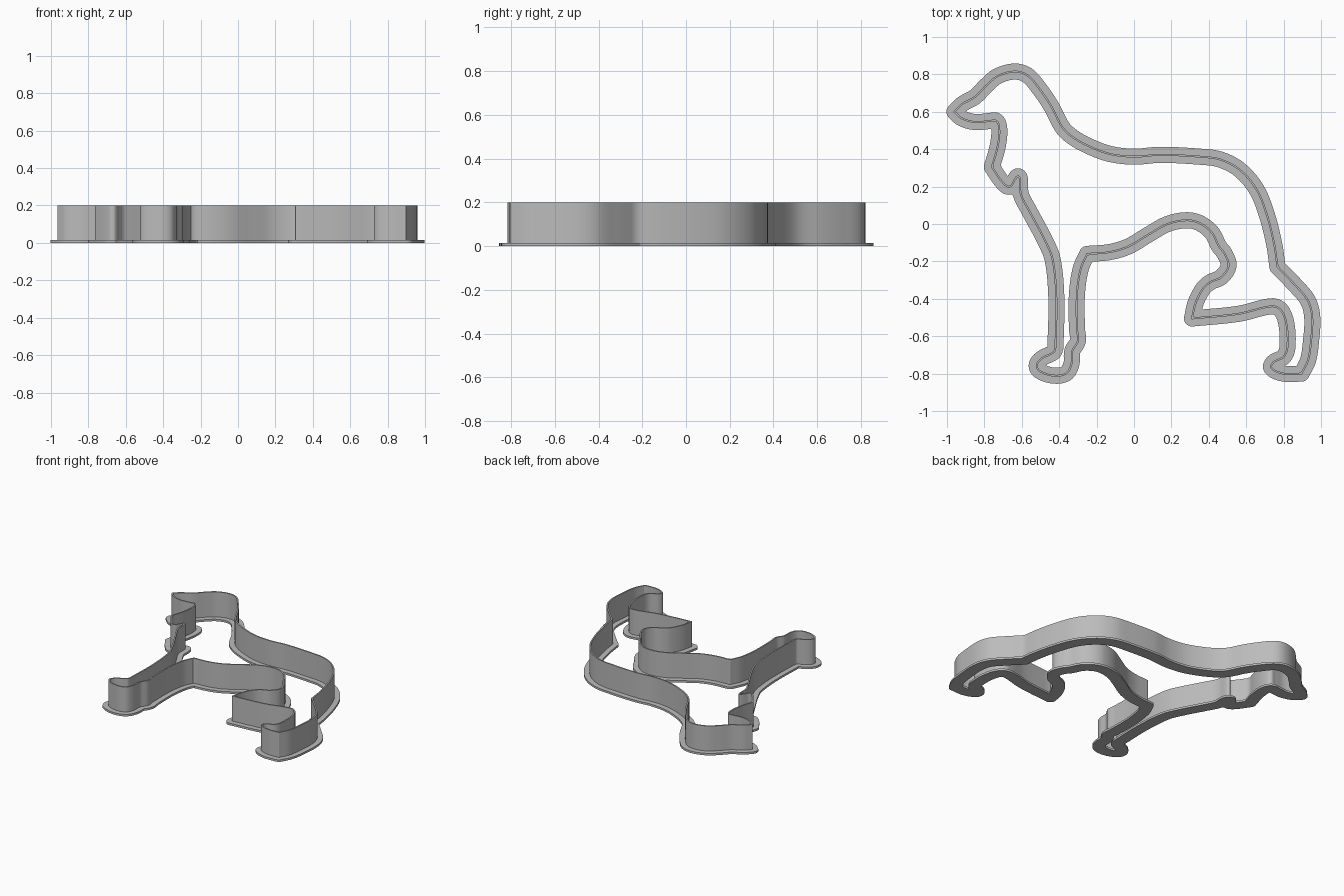
import bpy
import bmesh
import math
from mathutils import Vector
from mathutils.geometry import interpolate_bezier, intersect_point_line

WALL_HALF, FLANGE_HALF = 0.005, 0.043
FLANGE_TOP, WALL_TOP = 0.015, 0.2
STEPS = 8

cube = bpy.data.objects.get("Cube")
if cube:
    bpy.data.objects.remove(cube, do_unlink=True)

grey = bpy.data.materials.new("plain grey")
grey.use_nodes = True
colour = (0.5, 0.5, 0.5, 1)
grey.diffuse_color = colour
grey.node_tree.nodes["Principled BSDF"].inputs["Base Color"].default_value = colour

# Dog outline, clockwise; each smooth run ends at a sharp corner
head_and_back = [(-.96, .6), (-.92, .64), (-.85, .68), (-.79, .74), (-.73, .79),
                 (-.64, .815), (-.57, .795), (-.5, .715), (-.44, .625), (-.385, .52),
                 (-.335, .47), (-.25, .42), (-.13, .375), (0, .36), (.14, .37),
                 (.35, .36), (.46, .345), (.565, .29), (.655, .185), (.71, .05),
                 (.75, -.11), (.767, -.23)]
hind_leg_back = [(.767, -.23), (.86, -.325), (.93, -.41), (.953, -.5),
                 (.945, -.64), (.93, -.73), (.895, -.8)]
hind_paw = [(.895, -.8), (.8, -.8), (.735, -.77), (.745, -.74), (.8, -.71),
            (.82, -.66), (.815, -.535), (.785, -.46), (.735, -.44), (.56, -.48),
            (.31, -.505)]
belly = [(.31, -.505), (.33, -.42), (.37, -.345), (.41, -.31), (.465, -.285),
         (.505, -.225), (.485, -.16), (.455, -.12), (.415, -.045), (.35, .005),
         (.28, .02), (.18, 0), (.08, -.055), (-.03, -.12), (-.13, -.15), (-.25, -.16)]
front_leg = [(-.25, -.16), (-.285, -.24), (-.305, -.375), (-.305, -.56),
             (-.3, -.625), (-.33, -.68), (-.335, -.75), (-.365, -.8), (-.435, -.81),
             (-.505, -.785), (-.52, -.755), (-.495, -.72), (-.43, -.685), (-.42, -.66)]
chest = [(-.42, -.66), (-.415, -.4), (-.435, -.19), (-.48, -.08), (-.56, .07),
         (-.605, .16), (-.61, .24), (-.62, .255), (-.635, .24), (-.665, .2),
         (-.7, .22), (-.76, .305)]
throat = [(-.76, .305), (-.73, .41), (-.72, .5), (-.735, .55), (-.775, .55),
          (-.85, .545), (-.92, .565), (-.96, .6)]


def smooth_run(points):
    """Sample a spline through the points, leaving out the last one."""
    pts = [Vector((x, y, 0)) for x, y in points]
    last = len(pts) - 1
    tangents = [(pts[min(i + 1, last)] - pts[max(i - 1, 0)]).normalized()
                for i in range(len(pts))]
    samples = []
    for i in range(last):
        a, b = pts[i], pts[i + 1]
        reach = (b - a).length / 3
        samples += interpolate_bezier(a, a + tangents[i] * reach,
                                      b - tangents[i + 1] * reach, b, STEPS + 1)[:-1]
    return samples


path = []
for run in (head_and_back, hind_leg_back, hind_paw, belly, front_leg, chest, throat):
    path += smooth_run(run)
segments = [(path[i - 1], path[i]) for i in range(len(path))]


def clear_of_path(point, distance):
    """True where no part of the outline is nearer than the distance."""
    for a, b in segments:
        near, t = intersect_point_line(point, a, b)
        near = a if t < 0 else b if t > 1 else near
        if (point - near).length < distance:
            return False
    return True


def offset_loop(distance, side):
    """Parallel loop on one side, with rounded corners and no folds."""
    loop = []
    for i, p in enumerate(path):
        before = p - path[i - 1]
        after = path[(i + 1) % len(path)] - p
        start = math.atan2(before.y, before.x)
        turn = before.xy.angle_signed(after.xy) * -1
        fan = max(1, math.ceil(abs(turn) / 0.25))
        angles = [start + turn * k / fan for k in range(fan + 1)] if fan > 1 \
            else [start + turn / 2]
        for angle in angles:
            normal = Vector((-math.sin(angle), math.cos(angle), 0)) * side
            point = p + normal * distance
            if clear_of_path(point, distance * 0.97):
                loop.append(point)
    return loop


def make_ring(name, half_width, bottom, top):
    """Solid band following the outline between two heights."""
    curve = bpy.data.curves.new(name, 'CURVE')
    curve.dimensions = '2D'
    curve.fill_mode = 'BOTH'
    curve.extrude = (top - bottom) / 2
    for side in (1, -1):
        loop = offset_loop(half_width, side)
        spline = curve.splines.new('POLY')
        spline.points.add(len(loop) - 1)
        for target, p in zip(spline.points, loop):
            target.co = (p.x, p.y, 0, 1)
        spline.use_cyclic_u = True
    obj = bpy.data.objects.new(name, curve)
    obj.location.z = (top + bottom) / 2
    bpy.context.collection.objects.link(obj)
    bpy.ops.object.select_all(action='DESELECT')
    obj.select_set(True)
    bpy.context.view_layer.objects.active = obj
    bpy.ops.object.convert(target='MESH')
    obj = bpy.context.view_layer.objects.active
    bm = bmesh.new()
    bm.from_mesh(obj.data)
    bmesh.ops.remove_doubles(bm, verts=bm.verts, dist=0.0001)
    bmesh.ops.recalc_face_normals(bm, faces=bm.faces)
    bm.to_mesh(obj.data)
    bm.free()
    obj.data.materials.clear()
    obj.data.materials.append(grey)
    bpy.ops.object.shade_smooth_by_angle(angle=math.radians(30))


# Wide grip flange at the base and the thin cutting wall above it
make_ring("base_flange", FLANGE_HALF, 0, FLANGE_TOP)
make_ring("cutting_wall", WALL_HALF, FLANGE_TOP, WALL_TOP)
